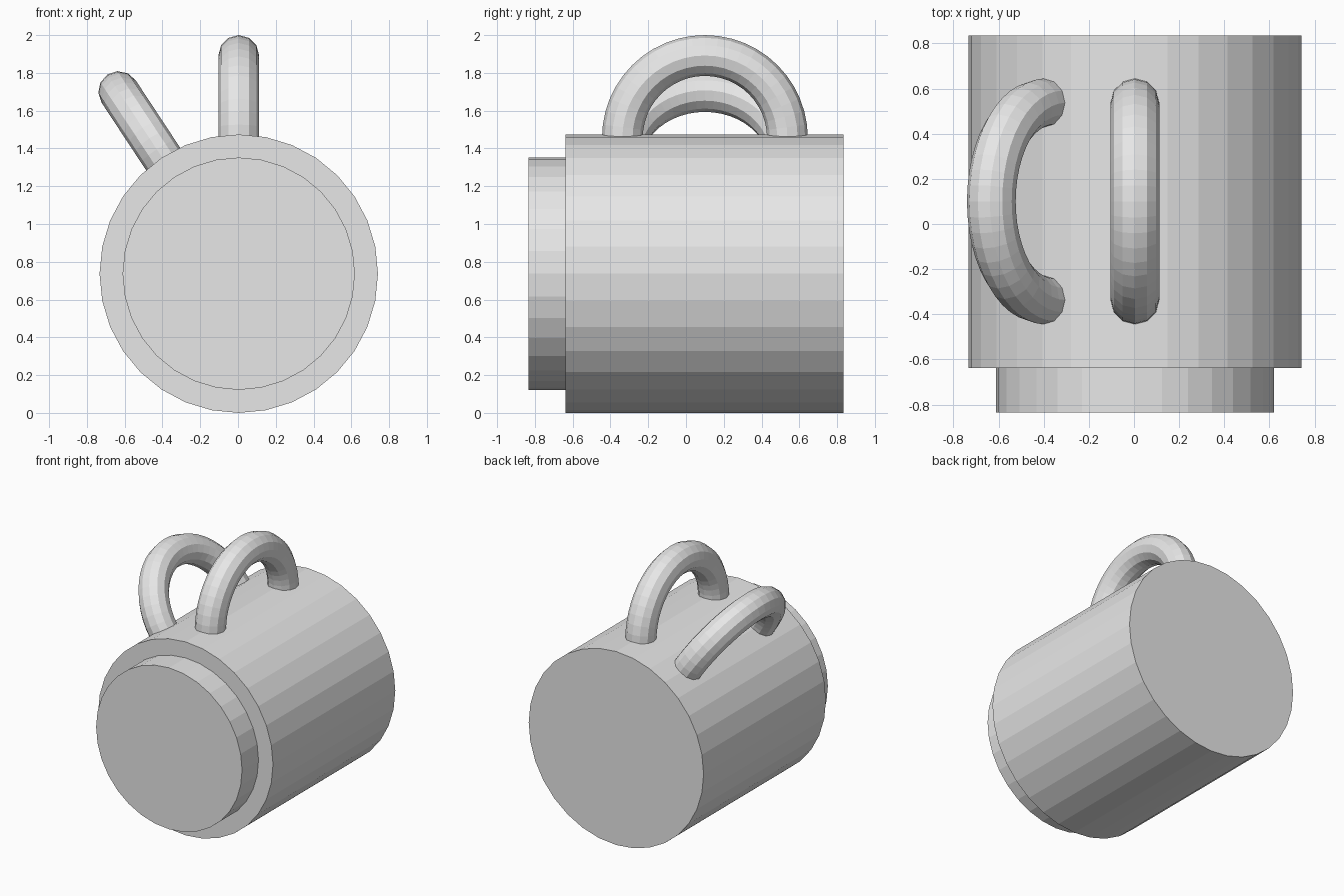
import bpy
import math

if "Cube" in bpy.data.objects:
    bpy.data.objects.remove(bpy.data.objects["Cube"])

# One plain grey for everything
grey = bpy.data.materials.new("light_grey")
grey.diffuse_color = (0.8, 0.8, 0.8, 1)
grey.use_nodes = True
grey.node_tree.nodes["Principled BSDF"].inputs["Base Color"].default_value = grey.diffuse_color

CX, CZ = 0.004, 0.737   # long axis of the body


def finish(name):
    ob = bpy.context.object
    ob.name = name
    ob.data.materials.append(grey)
    return ob


def drum(name, radius, y0, y1):
    bpy.ops.mesh.primitive_cylinder_add(
        vertices=32, radius=radius, depth=y1 - y0,
        location=(CX, (y0 + y1) / 2, CZ), rotation=(math.pi / 2, 0, 0))
    finish(name)


def handle(name, tilt):
    # Ring sunk halfway into the body, swung around the body's axis
    t, d = math.radians(tilt), 0.718
    bpy.ops.mesh.primitive_torus_add(
        major_radius=0.437, minor_radius=0.108,
        major_segments=48, minor_segments=12,
        location=(CX - d * math.sin(t), 0.1, CZ + d * math.cos(t)),
        rotation=(0, math.pi / 2 - t, 0))
    finish(name)


# Body and narrower front cap
drum("body", 0.737, -0.637, 0.835)
drum("front_cap", 0.615, -0.835, -0.63)

# Two loop handles
handle("top_handle", 0)
handle("side_handle", 33.4)
